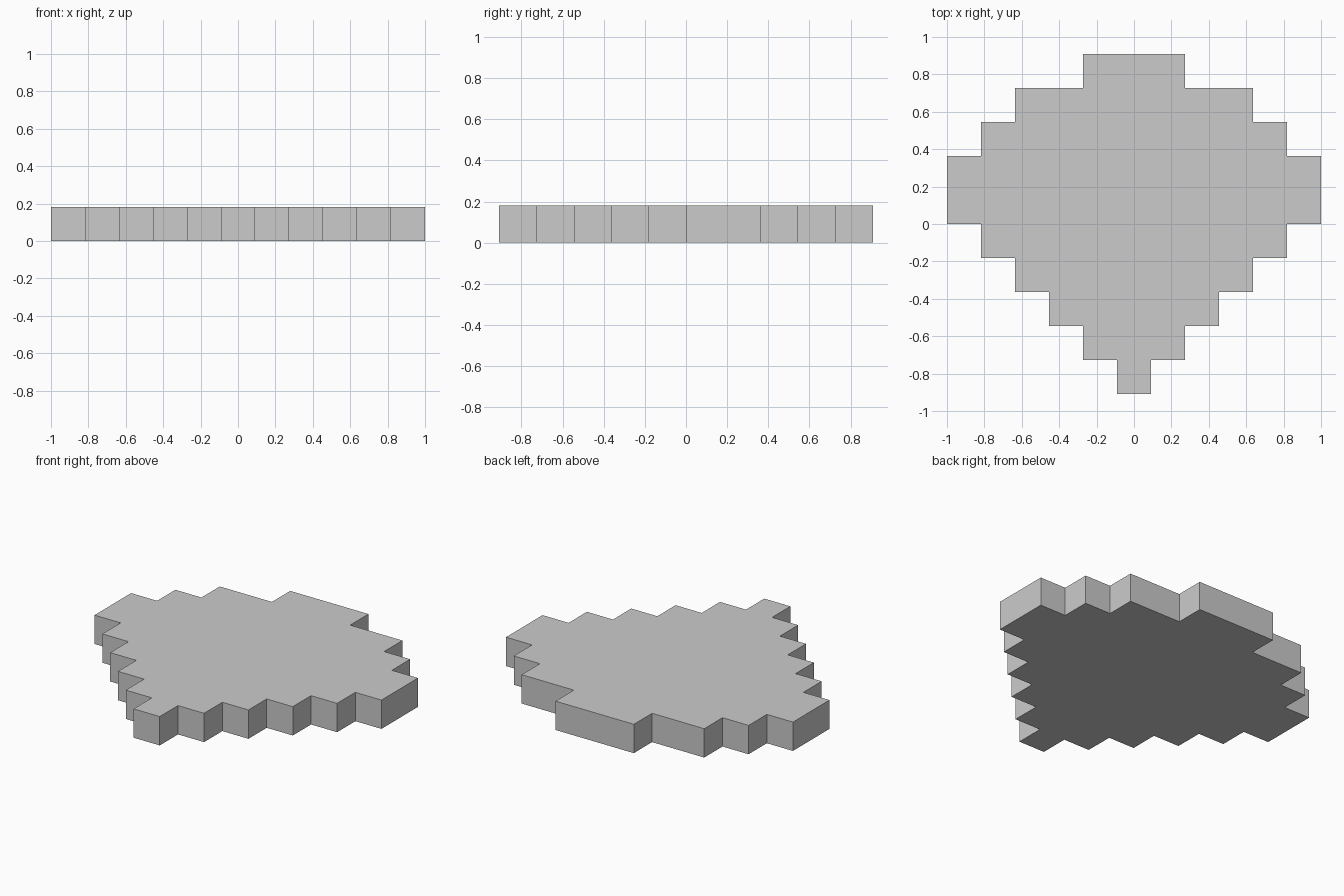
import bpy, bmesh

if "Cube" in bpy.data.objects:
    bpy.data.objects.remove(bpy.data.objects["Cube"])

U = 2 / 11  # one grid step
# half width of each row in grid steps, front to back
ROWS = [0.5, 1.5, 2.5, 3.5, 4.5, 5.5, 5.5, 4.5, 3.5, 1.5]

# stepped right edge, skipping points between rows of equal width
right = []
for i, w in enumerate(ROWS):
    y = i - len(ROWS) / 2
    if i == 0 or ROWS[i - 1] != w:
        right.append((w, y))
    if i == len(ROWS) - 1 or ROWS[i + 1] != w:
        right.append((w, y + 1))

# mirror to close the outline
outline = right + [(-x, y) for x, y in reversed(right)]

# extrude the outline into a flat slab
bm = bmesh.new()
face = bm.faces.new([bm.verts.new((x * U, y * U, 0)) for x, y in outline])
res = bmesh.ops.extrude_face_region(bm, geom=[face], use_keep_orig=True)
top = [e for e in res["geom"] if isinstance(e, bmesh.types.BMVert)]
bmesh.ops.translate(bm, verts=top, vec=(0, 0, U))
bmesh.ops.recalc_face_normals(bm, faces=bm.faces)

mesh = bpy.data.meshes.new("stepped_slab")
bm.to_mesh(mesh)
bm.free()
bpy.context.collection.objects.link(bpy.data.objects.new("stepped_slab", mesh))
